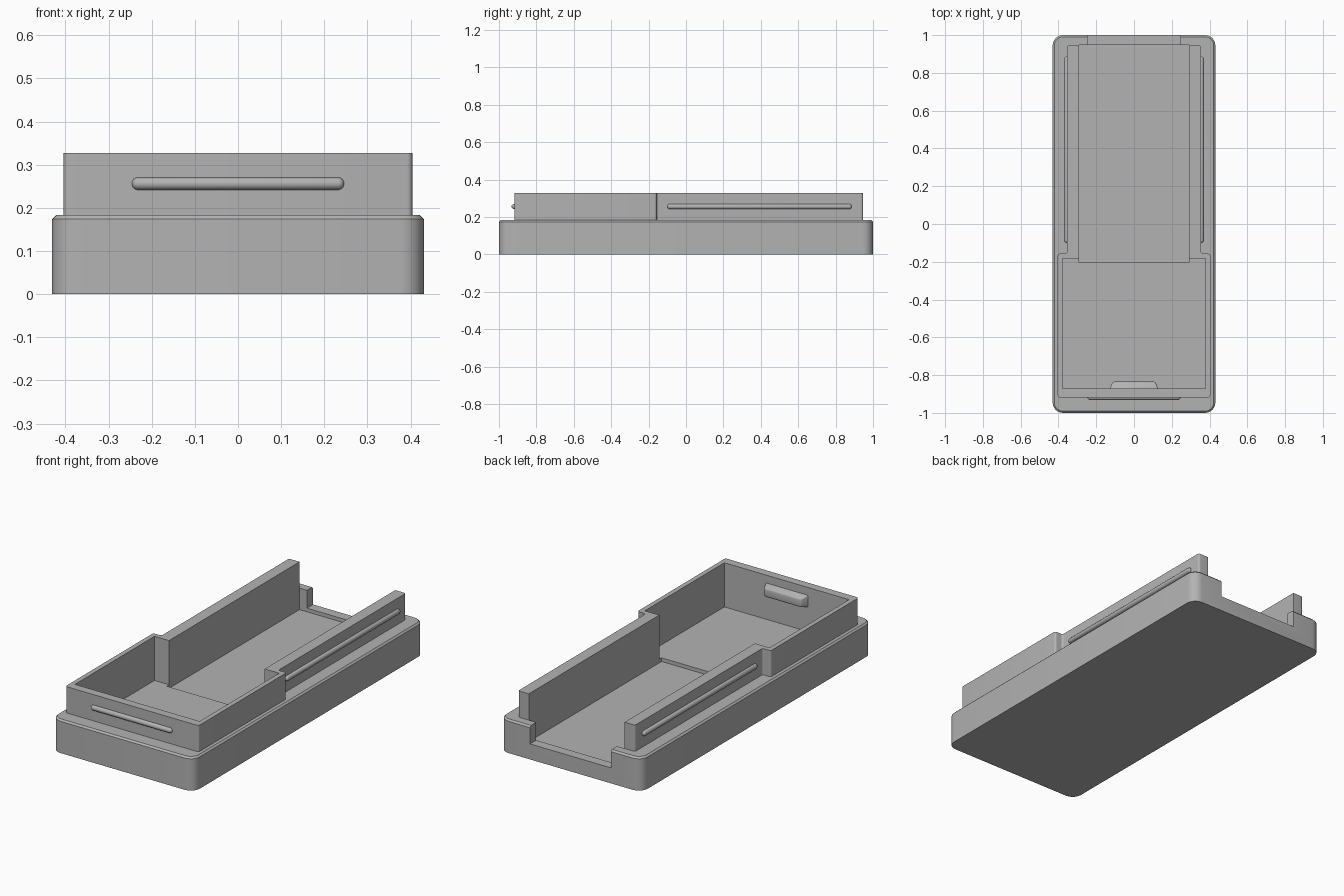
import bpy
import bmesh
import math
from mathutils import Matrix

if "Cube" in bpy.data.objects:
    bpy.data.objects.remove(bpy.data.objects["Cube"], do_unlink=True)

grey = bpy.data.materials.new("matte grey")
grey.use_nodes = True
COLOUR = (0.45, 0.45, 0.45, 1)
grey.diffuse_color = COLOUR
grey.node_tree.nodes["Principled BSDF"].inputs["Base Color"].default_value = COLOUR


def finish(name, bm):
    bmesh.ops.recalc_face_normals(bm, faces=bm.faces)
    mesh = bpy.data.meshes.new(name)
    bm.to_mesh(mesh)
    bm.free()
    mesh.materials.append(grey)
    ob = bpy.data.objects.new(name, mesh)
    bpy.context.collection.objects.link(ob)
    return ob


def prism(name, outline, z0, z1, round_r=0, chamfer=0):
    """Extruded outline with rounded upright edges and a chamfered top."""
    bm = bmesh.new()
    base = bm.faces.new([bm.verts.new((x, y, z0)) for x, y in outline])
    up = bmesh.ops.extrude_face_region(bm, geom=[base], use_keep_orig=True)
    for v in up["geom"]:
        if isinstance(v, bmesh.types.BMVert):
            v.co.z = z1
    bmesh.ops.recalc_face_normals(bm, faces=bm.faces)
    if round_r:
        upright = [e for e in bm.edges if abs(e.verts[0].co.z - e.verts[1].co.z) > 0.01]
        bmesh.ops.bevel(bm, geom=upright, offset=round_r, segments=6, profile=0.5, affect='EDGES')
    if chamfer:
        rim = [e for e in bm.edges if all(v.co.z > z1 - 0.001 for v in e.verts)]
        bmesh.ops.bevel(bm, geom=rim, offset=chamfer, segments=1, affect='EDGES')
    return finish(name, bm)


def rect(hx, y0, y1):
    return [(-hx, y0), (hx, y0), (hx, y1), (-hx, y1)]


def combine(target, tool, operation):
    mod = target.modifiers.new("join", 'BOOLEAN')
    mod.operation = operation
    mod.solver = 'EXACT'
    mod.object = tool
    bpy.context.view_layer.objects.active = target
    bpy.ops.object.modifier_apply(modifier=mod.name)
    bpy.data.objects.remove(tool, do_unlink=True)


def smooth(ob):
    bpy.ops.object.select_all(action='DESELECT')
    ob.select_set(True)
    bpy.context.view_layer.objects.active = ob
    bpy.ops.object.shade_smooth_by_angle(angle=math.radians(32))


def ridge(name, location, half_length, rotation):
    """Capsule-shaped snap ridge, half sunk into the wall."""
    r = 0.0145
    bm = bmesh.new()
    bmesh.ops.create_uvsphere(bm, u_segments=20, v_segments=13, radius=r)
    for v in bm.verts:
        v.co.z += math.copysign(half_length - r, v.co.z)
    bmesh.ops.transform(bm, matrix=Matrix.Translation(location) @ rotation, verts=bm.verts)
    smooth(finish(name, bm))


# Base slab and the stepped upper body
FRONT, STEP, BACK = -0.918, -0.157, 0.947
tray = prism("tray", rect(0.431, -1, 1), 0, 0.183, 0.055, 0.009)
half = [(0.404, FRONT), (0.404, STEP), (0.354, STEP), (0.354, BACK)]
outline = half + [(-x, y) for x, y in reversed(half)]
combine(tray, prism("wall_block", outline, 0.1, 0.327, 0.012), 'UNION')

# Wide front pocket, lower rear channel, narrower notch through the back lip
for name, hx, y0, y1, floor in (
    ("front_pocket", 0.378, -0.872, -0.183, 0.085),
    ("rear_channel", 0.29, -0.203, BACK, 0.065),
    ("back_notch", 0.245, BACK - 0.02, 1.1, 0.085),
):
    combine(tray, prism(name, rect(hx, y0, y1), floor, 0.5), 'DIFFERENCE')

# Open the rear ends of the channel walls above the lip
combine(tray, prism("end_trim", rect(0.29, BACK - 0.02, 1.1), 0.183, 0.5), 'DIFFERENCE')
smooth(tray)

# Outer snap ridges
along_x = Matrix.Rotation(math.pi / 2, 4, 'Y')
along_y = Matrix.Rotation(math.pi / 2, 4, 'X')
ridge("front_ridge", (0, FRONT, 0.256), 0.246, along_x)
for side, sx in (("left", 1), ("right", -1)):
    ridge(side + "_ridge", (sx * 0.356, 0.393, 0.256), 0.493, along_y)

# Tapered catch on the inside of the front wall
bm = bmesh.new()
bmesh.ops.create_cube(bm, size=1)
for v in bm.verts:
    tip = v.co.y > 0
    v.co.x *= 0.226 if tip else 0.26
    v.co.z = 0.25 + v.co.z * (0.046 if tip else 0.07)
    v.co.y = -0.835 if tip else -0.876
tip_edges = [e for e in bm.edges if any(v.co.y > -0.84 for v in e.verts)]
bmesh.ops.bevel(bm, geom=tip_edges, offset=0.008, segments=3, profile=0.5, affect='EDGES')
smooth(finish("inner_catch", bm))
